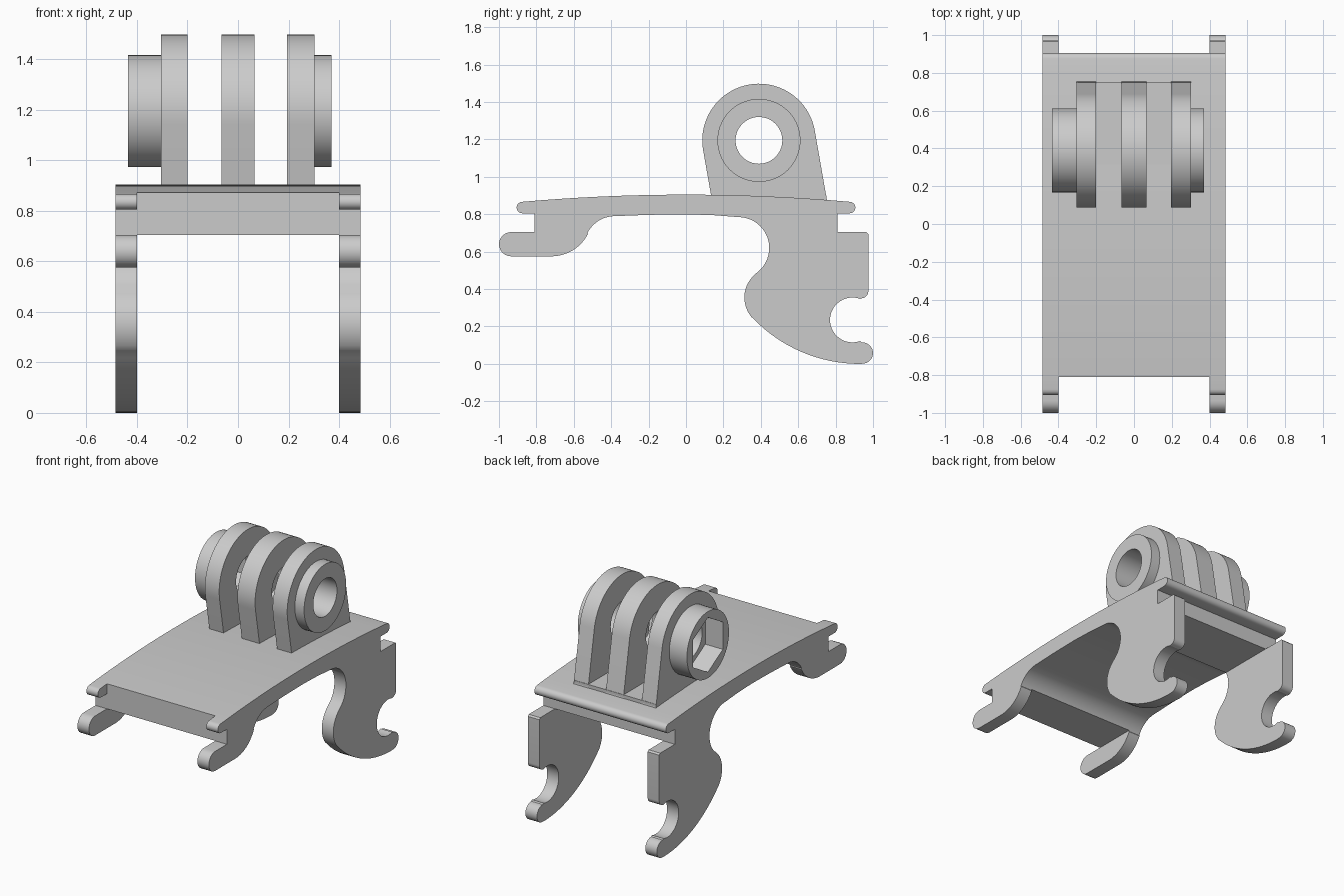
import bpy, bmesh, math
from mathutils import Matrix

cube = bpy.data.objects.get("Cube")
if cube:
    bpy.data.objects.remove(cube, do_unlink=True)

grey = bpy.data.materials.new("plain_grey")
grey.use_nodes = True
COLOUR = (0.6, 0.6, 0.6, 1)
grey.diffuse_color = COLOUR
grey.node_tree.nodes["Principled BSDF"].inputs["Base Color"].default_value = COLOUR


def arc(cy, cz, r, start, end, n=12):
    """Points on a circle in the side plane, angles in degrees."""
    angles = [math.radians(start + (end - start) * i / n) for i in range(n + 1)]
    return [(cy + r * math.cos(a), cz + r * math.sin(a)) for a in angles]


def extrude(name, profile, x0, x1):
    """Solid made by sweeping a (y, z) profile along x."""
    bm = bmesh.new()
    face = bm.faces.new([bm.verts.new((x0, y, z)) for y, z in profile])
    swept = bmesh.ops.extrude_face_region(bm, geom=[face])["geom"]
    verts = [v for v in swept if isinstance(v, bmesh.types.BMVert)]
    bmesh.ops.translate(bm, verts=verts, vec=(x1 - x0, 0, 0))
    bmesh.ops.recalc_face_normals(bm, faces=bm.faces)
    mesh = bpy.data.meshes.new(name)
    bm.to_mesh(mesh)
    bm.free()
    mesh.materials.append(grey)
    obj = bpy.data.objects.new(name, mesh)
    bpy.context.collection.objects.link(obj)
    return obj


def box(name, x0, x1, y0, y1, z0, z1):
    return extrude(name, [(y0, z0), (y1, z0), (y1, z1), (y0, z1)], x0, x1)


def combine(obj, other, operation):
    """Apply a boolean and discard the other solid."""
    mod = obj.modifiers.new(operation.lower(), "BOOLEAN")
    mod.operation, mod.solver, mod.object = operation, "EXACT", other
    select(obj)
    bpy.ops.object.modifier_apply(modifier=mod.name)
    bpy.data.objects.remove(other, do_unlink=True)


def select(obj):
    bpy.ops.object.select_all(action="DESELECT")
    obj.select_set(True)
    bpy.context.view_layer.objects.active = obj


def smooth(obj):
    select(obj)
    bpy.ops.object.shade_smooth_by_angle(angle=math.radians(30))


# Side outline of the clip: crowned top, front toes, rear hooked legs
crown = [(y, 0.905 - 0.05 * y * y) for y in (-0.875 + 1.75 * i / 24 for i in range(25))]
outline = crown[::-1]
outline += arc(-0.875, 0.836, 0.031, 90, 270, 8)[1:]
outline += [(-0.81, 0.805), (-0.81, 0.705)]
outline += arc(-0.935, 0.64, 0.065, 90, 270)
outline += arc(-0.72, 0.795, 0.22, -90, -27)
outline += arc(-0.38, 0.625, 0.165, 153, 90)
outline += [(-0.2, 0.797), (0, 0.8), (0.15, 0.795)]
outline += arc(0.28, 0.62, 0.165, 90, -42, 18)
outline += arc(0.475, 0.355, 0.163, 135, 220)
outline += arc(0.93, 0.793, 0.793, 223.5, 270, 16)
outline += arc(0.943, 0.058, 0.057, -80, 95)
outline += arc(0.89, 0.235, 0.12, -70, -290, 24)
outline += arc(0.937, 0.389, 0.038, -80, 0, 6)
outline += [(0.975, 0.695), (0.965, 0.705), (0.81, 0.705), (0.81, 0.805)]
outline += arc(0.875, 0.836, 0.031, -90, 90, 8)[:-1]

clip = extrude("clip_base", outline, -0.485, 0.485)
# Open the space between the legs and between the front toes
combine(clip, box("leg_gap", -0.4, 0.4, -1.2, 1.2, -0.2, 0.705), "DIFFERENCE")
combine(clip, box("toe_gap", -0.4, 0.4, -1.2, -0.81, 0.6, 1.0), "DIFFERENCE")

# Three leaning mounting prongs
PY, PZ = 0.39, 1.195
prong = arc(PY, PZ, 0.303, 10, 190, 40) + [(0.143, 0.85), (0.758, 0.85)]
prongs = {
    "right_prong": extrude("right_prong", prong, -0.305, -0.2),
    "middle_prong": extrude("middle_prong", prong, -0.065, 0.065),
    "left_prong": extrude("left_prong", prong, 0.195, 0.302),
}
# Collars on the outer prongs
ring = arc(PY, PZ, 0.222, 0, 360, 56)[:-1]
combine(prongs["right_prong"], extrude("nut_collar", ring, -0.435, -0.25), "UNION")
combine(prongs["left_prong"], extrude("bolt_collar", ring, 0.25, 0.37), "UNION")

# Bolt hole through all prongs, hexagonal nut pocket on the right
hexagon = arc(PY, PZ, 0.182, 30, 390, 6)[:-1]
combine(prongs["right_prong"], extrude("nut_pocket", hexagon, -0.5, -0.305), "DIFFERENCE")
hole = arc(PY, PZ, 0.125, 0, 360, 48)[:-1]
for part in prongs.values():
    combine(part, extrude("bolt_hole", hole, -0.6, 0.6), "DIFFERENCE")

# Level floor between the prongs
floor = box("prong_floor", -0.3, 0.3, 0.14, 0.752, 0.85, 0.9)

for part in [clip, floor, *prongs.values()]:
    smooth(part)
